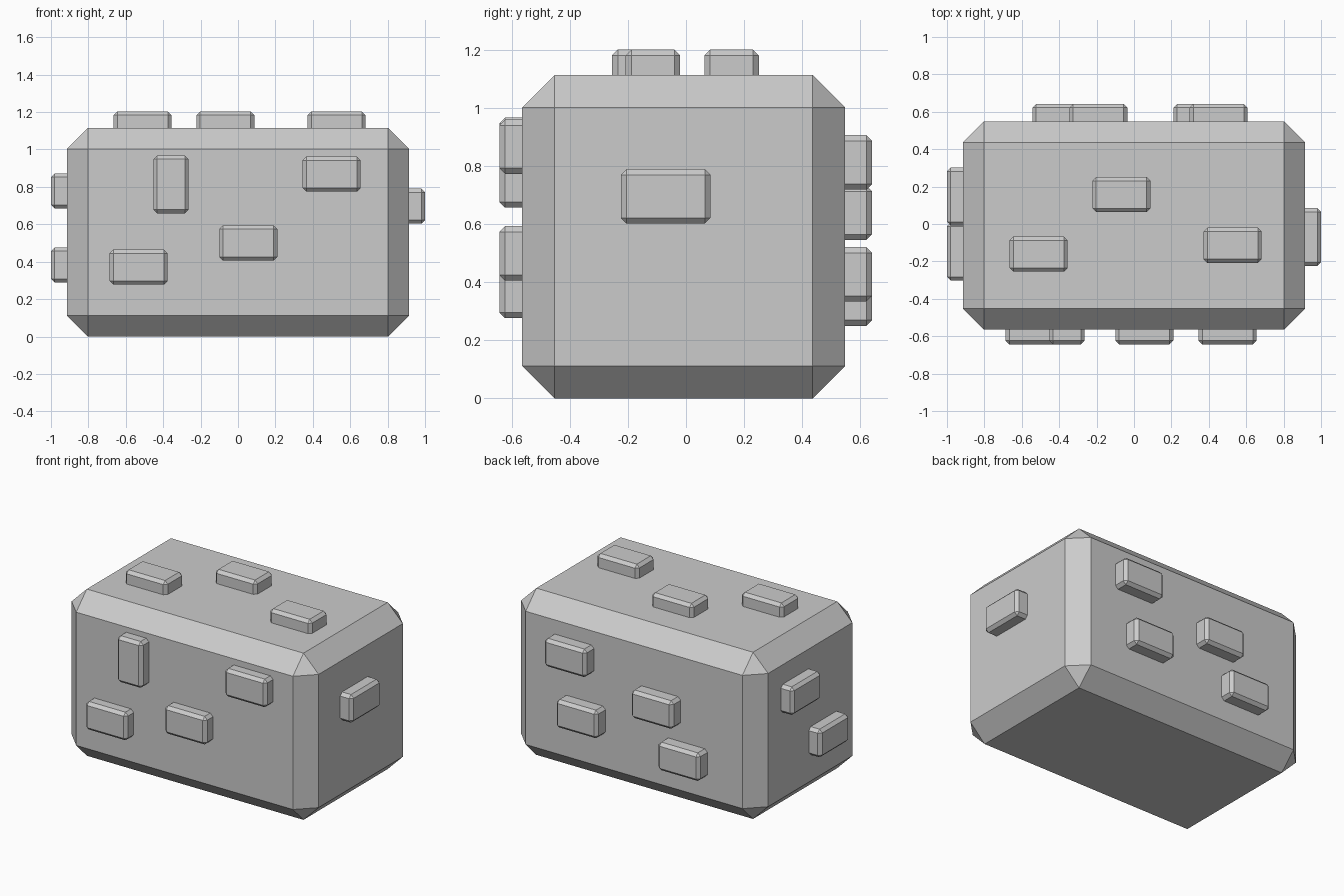
import bpy, bmesh
from mathutils import Vector

if "Cube" in bpy.data.objects:
    bpy.data.objects.remove(bpy.data.objects["Cube"])


def bevelled_box(name, lo, hi, width):
    """Box between two corners with a flat chamfer on every edge."""
    lo, hi = Vector(lo), Vector(hi)
    bm = bmesh.new()
    bmesh.ops.create_cube(bm, size=1)
    bmesh.ops.scale(bm, vec=hi - lo, verts=bm.verts)
    bmesh.ops.bevel(bm, geom=bm.edges[:], offset=width, offset_type='OFFSET',
                    segments=1, profile=0.5, affect='EDGES')
    mesh = bpy.data.meshes.new(name)
    bm.to_mesh(mesh)
    bm.free()
    obj = bpy.data.objects.new(name, mesh)
    obj.location = (lo + hi) / 2
    bpy.context.collection.objects.link(obj)
    return obj


# Main chamfered block
bevelled_box("body", (-0.914, -0.565, 0), (0.914, 0.549, 1.115), 0.112)

LONG, SHORT, DEPTH, EDGE = 0.31, 0.188, 0.19, 0.02


def stud(name, axis, outer, a, b, upright=False):
    """Small raised brick on a face; a, b are its centre along the other two axes."""
    w, h = (SHORT, LONG) if upright else (LONG, SHORT)
    centre, size = [a, b], [w, h]
    centre.insert(axis, outer - DEPTH / 2 * (1 if outer > 0 else -1))
    size.insert(axis, DEPTH)
    c, s = Vector(centre), Vector(size) / 2
    bevelled_box(name, c - s, c + s, EDGE)


# Raised bricks: face -> (axis, outer level, centres)
faces = {
    "front": (1, -0.644, [(-0.358, 0.813, True), (0.5, 0.868), (0.055, 0.5), (-0.531, 0.371)]),
    "back": (1, 0.642, [(0.452, 0.814), (-0.19, 0.64), (0.366, 0.428), (-0.388, 0.344)]),
    "right": (0, 1.0, [(-0.07, 0.697)]),
    "left": (0, -1.0, [(0.147, 0.778), (-0.148, 0.382)]),
    "top": (2, 1.203, [(-0.51, -0.161), (-0.067, 0.157), (0.527, -0.114)]),
}
for face, (axis, outer, spots) in faces.items():
    for i, spot in enumerate(spots, 1):
        stud(f"{face}_brick_{i}", axis, outer, *spot)
